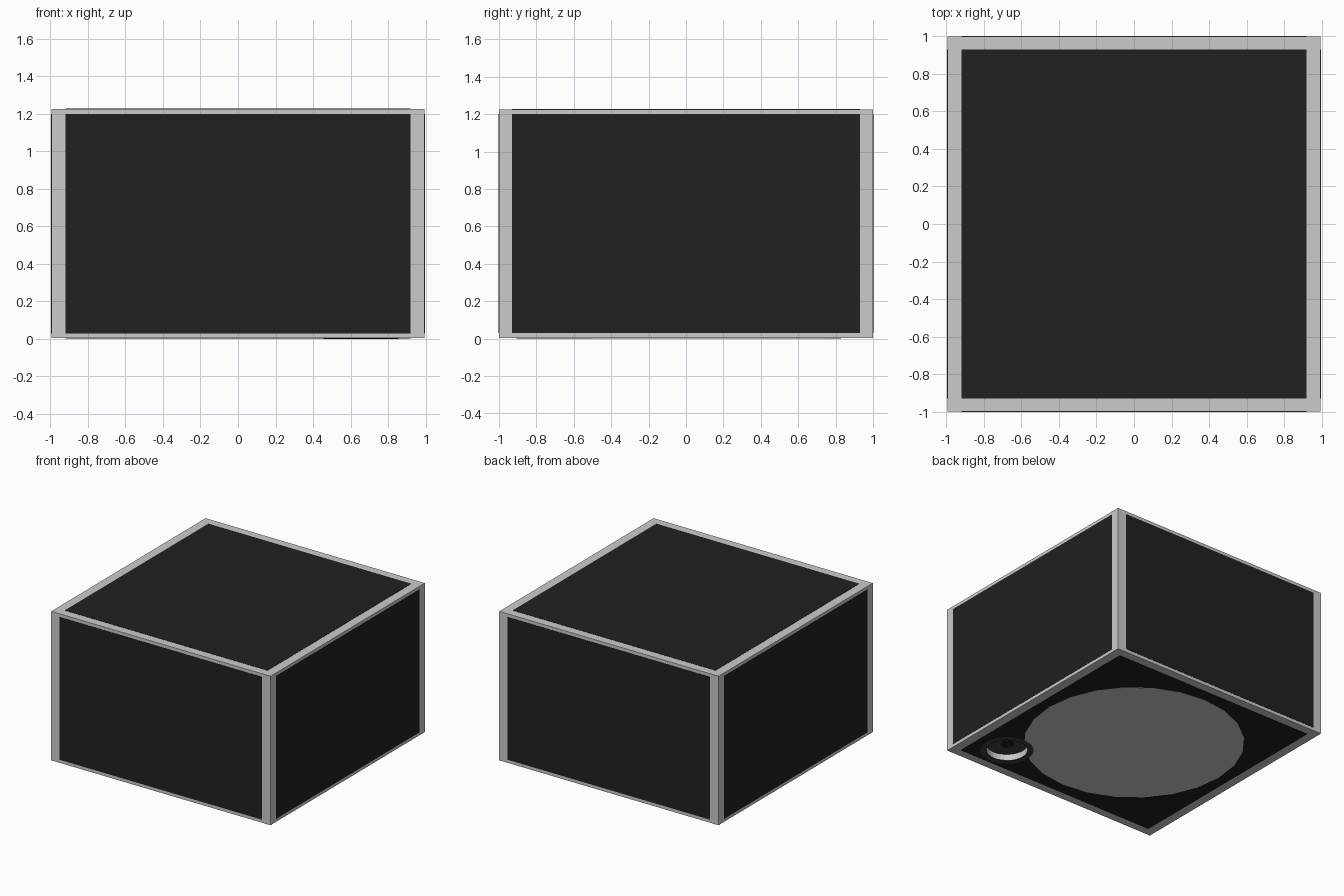
import bpy, bmesh
from math import sin, cos, tau

if "Cube" in bpy.data.objects:
    bpy.data.objects.remove(bpy.data.objects["Cube"])

X, Y, Z0, Z1 = 0.995, 1.0, 0.004, 1.226      # half sizes and height range
PX, PY, PZ0, PZ1 = 0.92, 0.93, 0.03, 1.20    # panel limits
T = 0.002                                    # how far the panels stand proud
KX, KY = 0.655, -0.706                       # dial position on the underside


def material(name, v):
    m = bpy.data.materials.new(name)
    m.diffuse_color = (v, v, v, 1)
    m.use_nodes = True
    m.node_tree.nodes["Principled BSDF"].inputs["Base Color"].default_value = m.diffuse_color
    return m


black = material("black", 0.015)
charcoal = material("charcoal", 0.05)


def add(name, bm, mat=None):
    bmesh.ops.recalc_face_normals(bm, faces=bm.faces)
    me = bpy.data.meshes.new(name)
    bm.to_mesh(me)
    bm.free()
    ob = bpy.data.objects.new(name, me)
    bpy.context.collection.objects.link(ob)
    if mat:
        me.materials.append(mat)
    return ob


def box(name, lo, hi, mat=None):
    bm = bmesh.new()
    bmesh.ops.create_cube(bm, size=1)
    for v in bm.verts:
        v.co = [(a + b) / 2 + c * (b - a) for a, b, c in zip(lo, hi, v.co)]
    return add(name, bm, mat)


def lathe(name, profile, centre, sides, mat=None, closed=False):
    """Revolve (radius, z) points; open profiles get end caps."""
    bm = bmesh.new()
    rings = [[bm.verts.new((centre[0] + r * cos(tau * i / sides),
                            centre[1] + r * sin(tau * i / sides), z))
              for i in range(sides)] for r, z in profile]
    pairs = list(zip(rings, rings[1:]))
    if closed:
        pairs.append((rings[-1], rings[0]))
    else:
        bm.faces.new(rings[0])
        bm.faces.new(rings[-1])
    for a, b in pairs:
        for i in range(sides):
            j = (i + 1) % sides
            bm.faces.new((a[i], a[j], b[j], b[i]))
    return add(name, bm, mat)


def cut(ob, cutter):
    m = ob.modifiers.new("recess", 'BOOLEAN')
    m.operation = 'DIFFERENCE'
    m.solver = 'EXACT'
    m.object = cutter


# Grey body and the dark panels on every side
body = box("body", (-X, -Y, Z0), (X, Y, Z1))
for s, side in ((-1, "front"), (1, "back")):
    y = sorted((s * (Y - 0.01), s * (Y + T)))
    box(side + "_panel", (-PX, y[0], PZ0), (PX, y[1], PZ1), black)
for s, side in ((-1, "left"), (1, "right")):
    x = sorted((s * (X - 0.01), s * (X + T)))
    box(side + "_panel", (x[0], -PY, PZ0), (x[1], PY, PZ1), black)
box("top_panel", (-PX, -PY, Z1 - 0.01), (PX, PY, Z1 + T), black)
bottom = box("bottom_panel", (-PX, -PY, Z0 - T), (PX, PY, Z0 + 0.01), black)

# Large round plate on the underside
plate = lathe("round_plate", [(0.83, 0.001), (0.83, 0.012)], (0, 0), 24)

# Recess for the dial
cutter = lathe("dial_cutter", [(0.165, -0.1), (0.165, 0.09)], (KX, KY), 32)
cutter.hide_render = True
cutter.hide_set(True)
for ob in (body, bottom, plate):
    cut(ob, cutter)

# Recessed dial: dark rim, pale wall, dark face and centre hub
c = (KX, KY)
lathe("dial_rim", [(0.155, 0.0), (0.20, 0.0), (0.20, 0.008), (0.155, 0.008)],
      c, 32, charcoal, closed=True)
lathe("dial_wall", [(0.155, 0.006), (0.17, 0.006), (0.17, 0.08), (0.155, 0.08)],
      c, 32, closed=True)
lathe("dial_face", [(0.16, 0.055), (0.16, 0.085)], c, 32, charcoal)
lathe("dial_hub", [(0.05, 0.052), (0.05, 0.07)], c, 24, black)
